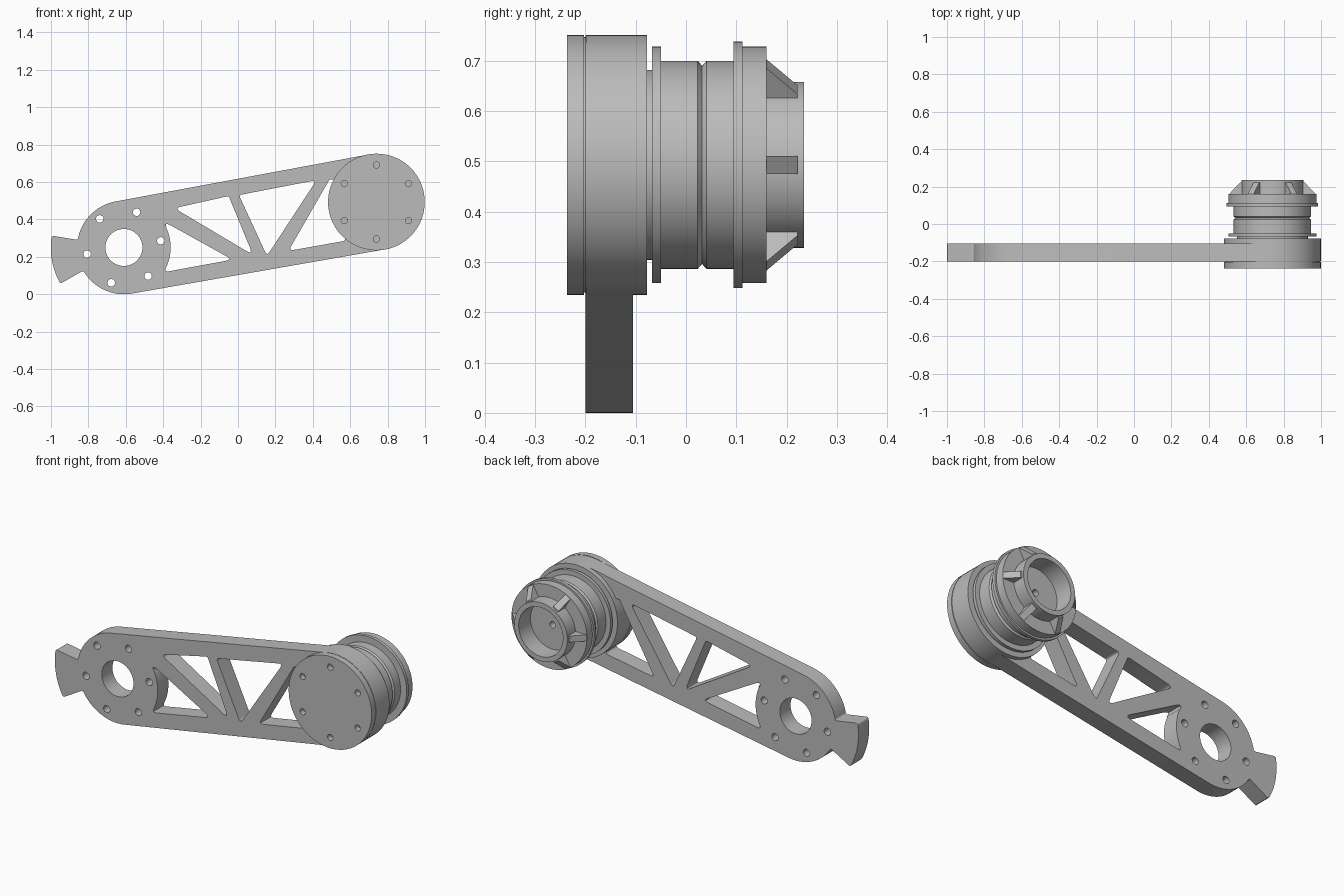
import bpy, bmesh, math
from math import sin, cos, radians, pi
from mathutils import Vector, Matrix

if "Cube" in bpy.data.objects:
    bpy.data.objects.remove(bpy.data.objects["Cube"])

metal = bpy.data.materials.new("grey_metal")
metal.use_nodes = True
metal.diffuse_color = (0.5, 0.5, 0.5, 1)
metal.node_tree.nodes["Principled BSDF"].inputs["Base Color"].default_value = (0.5, 0.5, 0.5, 1)

HUB, DRUM = Vector((-0.61, 0.25)), Vector((0.74, 0.493))
HUB_R, DRUM_R = 0.25, 0.2585
TILT = math.degrees(math.atan2(DRUM.y - HUB.y, DRUM.x - HUB.x))


def arc(centre, r, start, end, steps=24):
    angles = [radians(start + (end - start) * i / steps) for i in range(steps + 1)]
    return [centre + Vector((cos(a), sin(a))) * r for a in angles]


def circle(centre, r, steps=32):
    return arc(centre, r, 0, 360, steps)[:-1]


def bolt_circle(centre, r, start, hole_r):
    return [circle(arc(centre, r, start + 60 * i, start, 1)[0], hole_r, 20) for i in range(6)]


def fillet(points, r):
    """Round the sharp corners of a closed loop."""
    out = []
    for i, p in enumerate(points):
        p = Vector(p)
        a, b = Vector(points[i - 1]) - p, Vector(points[(i + 1) % len(points)]) - p
        angle = a.angle(b)
        if angle > radians(150):
            out.append(p)
            continue
        d = r / math.tan(angle / 2)
        u, v = p + a.normalized() * d, p + b.normalized() * d
        out += [u.lerp(p, t / 6).lerp(p.lerp(v, t / 6), t / 6) for t in range(7)]
    return out


def finish(ob):
    bpy.ops.object.select_all(action='DESELECT')
    ob.select_set(True)
    bpy.context.view_layer.objects.active = ob
    bpy.ops.object.shade_smooth_by_angle(angle=radians(30))


def mesh_object(name, bm):
    bmesh.ops.remove_doubles(bm, verts=bm.verts, dist=1e-5)
    bmesh.ops.recalc_face_normals(bm, faces=bm.faces)
    me = bpy.data.meshes.new(name)
    bm.to_mesh(me)
    bm.free()
    me.materials.append(metal)
    ob = bpy.data.objects.new(name, me)
    bpy.context.collection.objects.link(ob)
    finish(ob)
    return ob


def plate(name, loops, front, back):
    """Flat plate in the xz plane; the first loop is the outline, the rest are holes."""
    cu = bpy.data.curves.new(name + "_outline", 'CURVE')
    cu.dimensions, cu.fill_mode, cu.extrude = '2D', 'BOTH', (back - front) / 2
    for loop in loops:
        s = cu.splines.new('POLY')
        s.points.add(len(loop) - 1)
        for pt, co in zip(s.points, loop):
            pt.co = (co[0], co[1], 0, 1)
        s.use_cyclic_u = True
    tmp = bpy.data.objects.new(name + "_outline", cu)
    bpy.context.collection.objects.link(tmp)
    bpy.context.view_layer.update()
    me = bpy.data.meshes.new_from_object(tmp.evaluated_get(bpy.context.evaluated_depsgraph_get()))
    bm = bmesh.new()
    bm.from_mesh(me)
    bpy.data.objects.remove(tmp)
    bpy.data.meshes.remove(me)
    bm.transform(Matrix.Translation((0, (front + back) / 2, 0)) @ Matrix.Rotation(pi / 2, 4, 'X'))
    return mesh_object(name, bm)


def lathe(name, profile):
    """Spin (y, radius) points about the drum axis."""
    bm = bmesh.new()
    vs = [bm.verts.new((r, y, 0)) for y, r in profile]
    es = [bm.edges.new(pair) for pair in zip(vs, vs[1:])]
    bmesh.ops.spin(bm, geom=vs + es, cent=(0, 0, 0), axis=(0, 1, 0), angle=2 * pi, steps=72)
    bm.transform(Matrix.Translation((DRUM.x, 0, DRUM.y)))
    return mesh_object(name, bm)


# Truss arm with hub, end tab and window cutouts
tab = TILT + 180
tab_loop = arc(HUB, 0.391, tab - 19.5, tab + 19.5, 12)
outline = (arc(DRUM, DRUM_R - 0.001, TILT - 90, TILT + 90, 36)
           + arc(HUB, HUB_R, TILT + 90, tab - 19.5)
           + tab_loop
           + arc(HUB, HUB_R, tab + 19.5, TILT + 270))
windows = [
    arc(HUB, HUB_R, 35, -32, 16) + [(-0.03, 0.185)],
    [(-0.34, 0.46), (-0.05, 0.525), (0.08, 0.21)],
    [(0.005, 0.53), (0.42, 0.61), (0.155, 0.205)],
    [(0.49, 0.615), (0.6, 0.6), (0.6, 0.4), (0.57, 0.285), (0.27, 0.232)],
]
plate("arm", [fillet(outline, 0.012)] + [fillet(w, 0.014) for w in windows]
      + [circle(HUB, 0.099, 48)] + bolt_circle(HUB, 0.2, TILT, 0.02), -0.2, -0.105)

# Front cap with bolt holes, and the drum behind it
plate("front_cap", [circle(DRUM, DRUM_R, 72)] + bolt_circle(DRUM, 0.198, 30, 0.017), -0.237, -0.203)
lathe("drum", [(-0.204, 0), (-0.204, 0.254), (-0.199, 0.254), (-0.199, DRUM_R),
               (-0.078, DRUM_R), (-0.078, 0)])

# Stepped coupling with flanges, a V groove and a hollow boss
lathe("coupling", [(-0.08, 0), (-0.08, 0.189), (-0.068, 0.189), (-0.068, 0.235), (-0.05, 0.235),
                   (-0.05, 0.207), (0.023, 0.207), (0.032, 0.197), (0.041, 0.207), (0.094, 0.207),
                   (0.094, 0.245), (0.112, 0.245), (0.112, 0.235), (0.16, 0.235), (0.16, 0.165),
                   (0.235, 0.165), (0.235, 0.138), (0.13, 0.138), (0.13, 0.018), (0.08, 0.018),
                   (0.08, 0)])

# Six sloping ribs around the boss
bm = bmesh.new()
for i in range(6):
    turn = Matrix.Translation((DRUM.x, 0, DRUM.y)) @ Matrix.Rotation(i * pi / 3, 4, 'Y')
    rib = [(0.158, 0.234), (0.222, 0.172), (0.222, 0.15), (0.158, 0.15)]
    face = bm.faces.new([bm.verts.new(turn @ Vector((r, y, -0.018))) for y, r in rib])
    ext = bmesh.ops.extrude_face_region(bm, geom=[face], use_keep_orig=True)["geom"]
    shift = turn.to_3x3() @ Vector((0, 0, 0.036))
    bmesh.ops.translate(bm, vec=shift, verts=[v for v in ext if isinstance(v, bmesh.types.BMVert)])
mesh_object("boss_ribs", bm)
